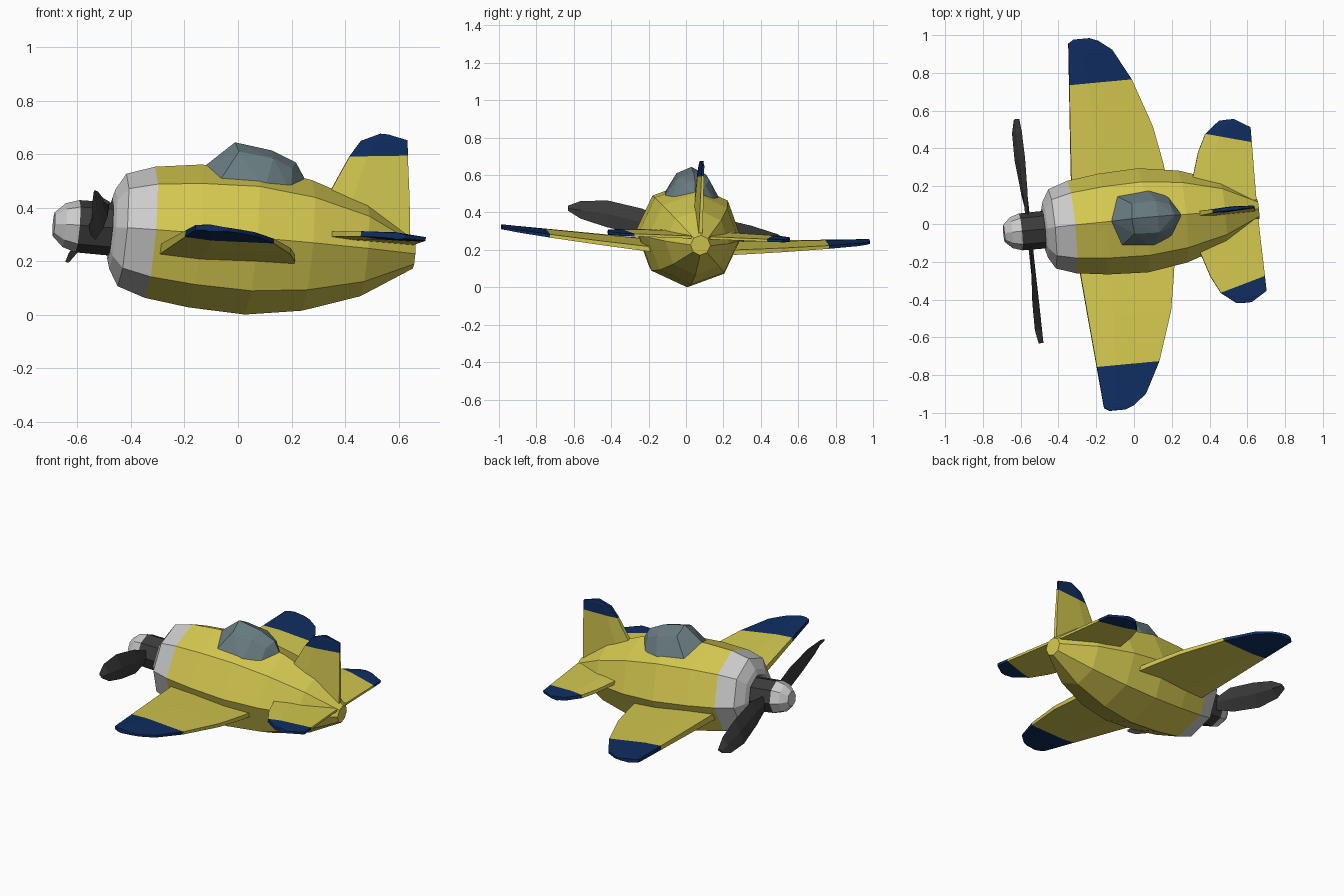
import bpy, bmesh
from math import sin, cos, pi
from mathutils import Matrix, Vector

if "Cube" in bpy.data.objects:
    bpy.data.objects.remove(bpy.data.objects["Cube"])

# Flying attitude: local x runs nose to tail, y is span, z is up
ex = Vector((0.992, 0.094, -0.083)).normalized()
ey = Vector((-0.097, 0.994, -0.04))
ey = (ey - ex * ey.dot(ex)).normalized()
ez = ex.cross(ey)
FRAME = Matrix.Translation((0, 0.015, 0.28)) @ Matrix((ex, ey, ez)).transposed().to_4x4()


def material(name, rgb):
    m = bpy.data.materials.new(name)
    m.diffuse_color = (*rgb, 1)
    m.use_nodes = True
    m.node_tree.nodes["Principled BSDF"].inputs["Base Color"].default_value = m.diffuse_color
    return m


YELLOW = material("yellow", (0.66, 0.58, 0.08))
BLUE = material("blue", (0.005, 0.027, 0.12))
DARK = material("dark_grey", (0.045, 0.045, 0.045))
GLASS = material("glass", (0.14, 0.2, 0.22))


def finish(name, bm, mat=None):
    bmesh.ops.recalc_face_normals(bm, faces=bm.faces)
    mesh = bpy.data.meshes.new(name)
    bm.to_mesh(mesh)
    bm.free()
    mesh.transform(FRAME)
    if mat:
        mesh.materials.append(mat)
    ob = bpy.data.objects.new(name, mesh)
    bpy.context.collection.objects.link(ob)


def loft(name, rings, mat=None):
    """Skin a list of equal-length point rings and cap both ends."""
    bm = bmesh.new()
    vs = [[bm.verts.new(p) for p in r] for r in rings]
    n = len(vs[0])
    for a, b in zip(vs, vs[1:]):
        for i in range(n):
            j = (i + 1) % n
            bm.faces.new((a[i], a[j], b[j], b[i]))
    bm.faces.new(vs[0])
    bm.faces.new(vs[-1])
    finish(name, bm, mat)


def lathe(name, profile, mat=None):
    """Octagonal body of revolution along x from (x, radius) pairs."""
    loft(name, [[(x, r * cos(i * pi / 4), r * sin(i * pi / 4)) for i in range(8)]
                for x, r in profile], mat)


def panel(name, stations, split, place):
    """Flying surface from (lead span, lead x, trail span, trail x); blue beyond split."""
    def ring(st):
        s0, x0, s1, x1 = st
        prof = [(0, 0.35), (0.3, 0.5), (1, 0.25), (1, -0.25), (0.3, -0.5), (0, -0.35)]
        return [place(x0 + (x1 - x0) * f, s0 + (s1 - s0) * f, h) for f, h in prof]
    rings = [ring(s) for s in stations]
    loft(name, rings[:split + 1], YELLOW)
    loft(name + "_tip", rings[split:], BLUE)


# Fuselage, cowling, engine shaft and spinner
lathe("fuselage", [(-0.332, 0.246), (-0.165, 0.268), (0.048, 0.277), (0.26, 0.245),
                   (0.474, 0.173), (0.663, 0.053)], YELLOW)
lathe("cowling", [(-0.44, 0.1), (-0.483, 0.115), (-0.473, 0.15), (-0.437, 0.211), (-0.332, 0.246)])
lathe("engine_shaft", [(-0.605, 0.098), (-0.44, 0.1)], DARK)
lathe("spinner", [(-0.694, 0.045), (-0.655, 0.082), (-0.605, 0.098)])

# Wings and tailplane, one per side
wing = [(s, a, s, b) for s, a, b in (
    (0.1, -0.315, 0.212), (0.29, -0.303, 0.19), (0.49, -0.289, 0.153), (0.75, -0.27, 0.064),
    (0.916, -0.258, -0.025), (0.97, -0.254, -0.095), (0.988, -0.226, -0.14))]
tail = [(0.05, 0.27, 0.05, 0.655), (0.21, 0.333, 0.2, 0.657), (0.33, 0.371, 0.29, 0.659),
        (0.423, 0.418, 0.356, 0.66), (0.485, 0.497, 0.436, 0.661), (0.487, 0.53, 0.487, 0.577)]
for side, sg in (("left", 1), ("right", -1)):
    panel(side + "_wing", wing, 3,
          lambda x, s, h: (x, sg * s, -0.085 + 0.073 * s + h * (0.062 - 0.036 * s)))
    panel(side + "_tailplane", tail, 3, lambda x, s, h: (x, sg * s, 0.04 + h * 0.028))

# Tail fin
fin = [(0.1, 0.27, 0.03, 0.645), (0.214, 0.333, 0.2, 0.63), (0.344, 0.392, 0.366, 0.61),
       (0.407, 0.431, 0.423, 0.605), (0.439, 0.5, 0.439, 0.53)]
panel("fin", fin, 2, lambda x, s, h: (x, h * (0.045 - 0.05 * s), s))

# Propeller blades: (radius, low edge, high edge, twist)
blade = [(0.06, -0.03, 0.03, 0), (0.2, -0.055, 0.085, 0.015), (0.385, -0.02, 0.12, 0.03),
         (0.53, 0.02, 0.112, 0.03), (0.6, 0.06, 0.085, 0.015)]
for name, k in (("propeller_blade_1", 1), ("propeller_blade_2", -1)):
    loft(name, [[(-0.56 + x + t, -k * s, k * z) for x, z, t in (
        (tw * 0.5, lo, 0), (0, (lo + hi) / 2, 0.012), (-tw, hi, 0), (0, (lo + hi) / 2, -0.012))]
        for s, lo, hi, tw in blade], DARK)

# Faceted canopy as a hull of half-outline points
half = [(-0.145, 0, 0.265), (-0.1, 0.135, 0.205), (0.07, 0.158, 0.19), (0.175, 0.12, 0.185),
        (0.24, 0, 0.235), (-0.04, 0, 0.362), (-0.03, 0.08, 0.325), (0.101, 0, 0.343),
        (0.1, 0.085, 0.31), (0.194, 0, 0.306), (0.175, 0.06, 0.28), (0.05, 0, 0.12)]
bm = bmesh.new()
for x, y, z in half:
    for sy in ((y, -y) if y else (0,)):
        bm.verts.new((x, sy, z))
bmesh.ops.convex_hull(bm, input=bm.verts)
finish("canopy", bm, GLASS)
